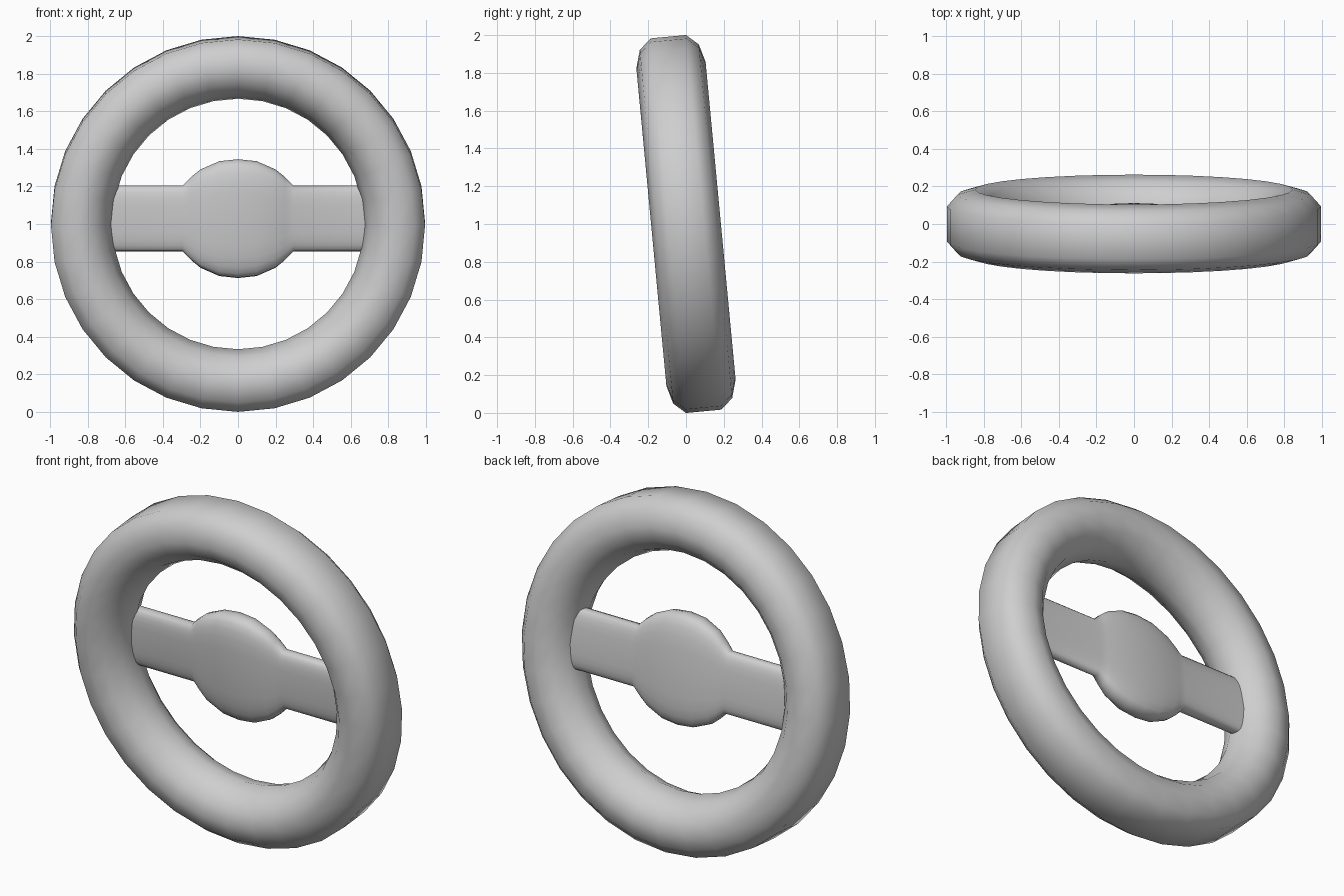
import bpy, bmesh, math
from mathutils import Matrix

if "Cube" in bpy.data.objects:
    bpy.data.objects.remove(bpy.data.objects["Cube"], do_unlink=True)

grey = bpy.data.materials.new("plain_grey")
grey.use_nodes = True
COLOUR = (0.62, 0.62, 0.62, 1)
grey.diffuse_color = COLOUR
grey.node_tree.nodes["Principled BSDF"].inputs["Base Color"].default_value = COLOUR

# The whole wheel leans forward about its centre
LEAN = Matrix.Translation((0, 0, 1)) @ Matrix.Rotation(math.radians(5.4), 4, 'X')


def finish(name, bm):
    bmesh.ops.remove_doubles(bm, verts=bm.verts, dist=0.0005)
    bmesh.ops.recalc_face_normals(bm, faces=bm.faces)
    bm.transform(LEAN)
    mesh = bpy.data.meshes.new(name)
    bm.to_mesh(mesh)
    bm.free()
    mesh.materials.append(grey)
    obj = bpy.data.objects.new(name, mesh)
    bpy.context.collection.objects.link(obj)
    bpy.ops.object.select_all(action='DESELECT')
    obj.select_set(True)
    bpy.context.view_layer.objects.active = obj
    bpy.ops.object.shade_smooth_by_angle(angle=math.radians(75))


def soft(value):
    """Square up an oval section."""
    return math.copysign(abs(value) ** 0.65, value)


# Rim: flat tread, rounded sides and inner face, spun around the y axis
half = [(0.996, -0.094), (0.94, -0.157), (0.845, -0.184),
        (0.762, -0.155), (0.702, -0.09), (0.67, 0)]
section = half + [(r, -y) for r, y in reversed(half[:-1])]
bm = bmesh.new()
verts = [bm.verts.new((0, y, r)) for r, y in section]
edges = [bm.edges.new(p) for p in zip(verts, verts[1:] + verts[:1])]
bmesh.ops.spin(bm, geom=verts + edges, cent=(0, 0, 0), axis=(0, 1, 0),
               angle=math.tau, steps=32, use_duplicate=False)
finish("rim", bm)

# Hub and spokes: one flat, soft-edged bar that swells into a low dome mid-way,
# set slightly back in the rim. Stations give x, half height, half depth, y.
SIDES = 24
stations = [(0, 0.318, 0.085, 0.018), (0.1, 0.307, 0.082, 0.018),
            (0.2, 0.263, 0.07, 0.02), (0.25, 0.222, 0.058, 0.024),
            (0.295, 0.176, 0.048, 0.028), (0.75, 0.176, 0.048, 0.028)]
stations = [(-x, *rest) for x, *rest in reversed(stations[1:])] + stations
bm = bmesh.new()
rings = []
for x, height, depth, back in stations:
    angles = [math.tau * i / SIDES for i in range(SIDES)]
    rings.append([bm.verts.new((x, back + depth * soft(math.cos(a)),
                                0.027 + height * soft(math.sin(a))))
                  for a in angles])
for a, b in zip(rings, rings[1:]):
    for i in range(SIDES):
        j = (i + 1) % SIDES
        bm.faces.new((a[i], a[j], b[j], b[i]))
for end in (rings[0], rings[-1]):
    bm.faces.new(end)
finish("hub_and_spokes", bm)
